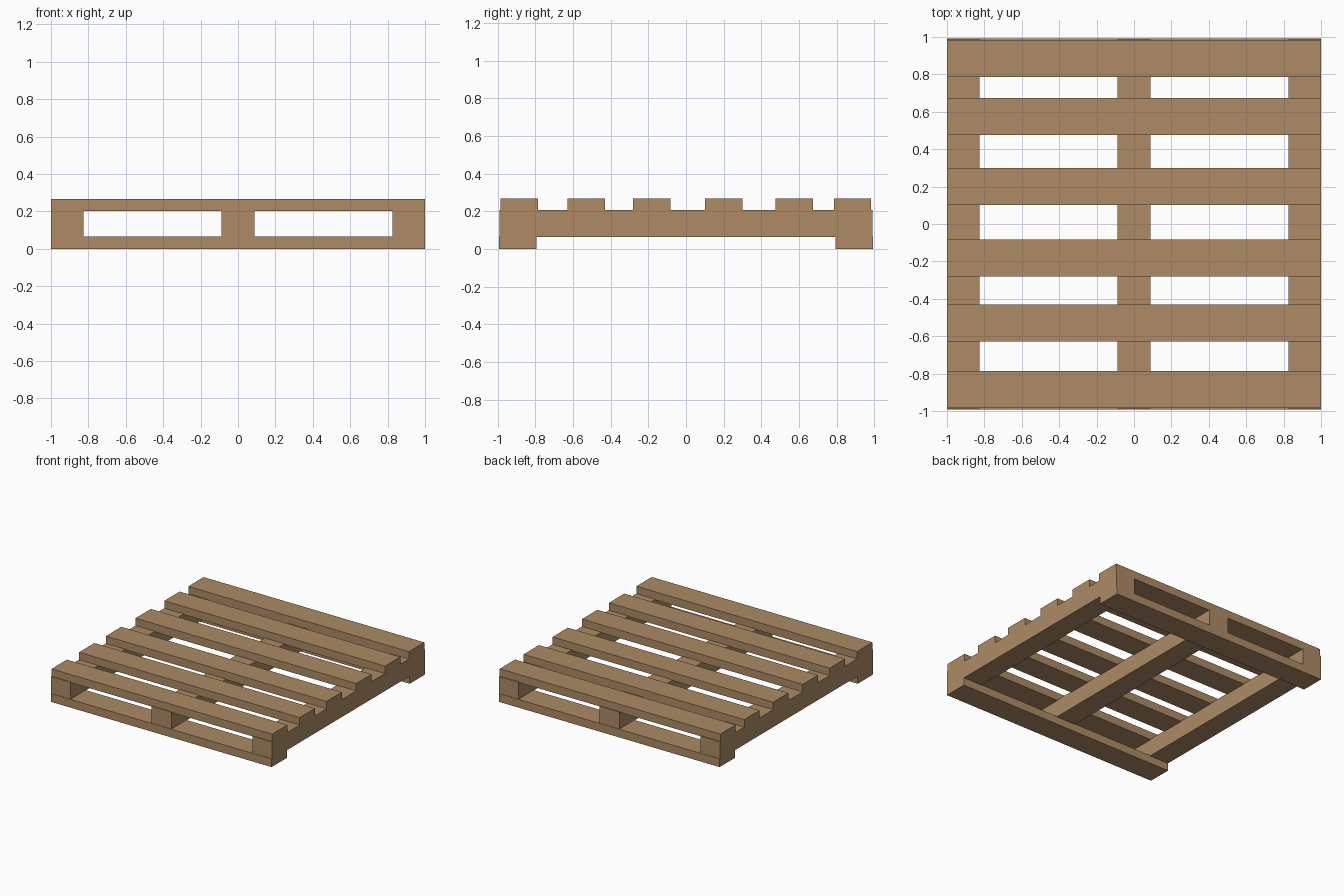
import bpy

if "Cube" in bpy.data.objects:
    bpy.data.objects.remove(bpy.data.objects["Cube"])

wood = bpy.data.materials.new("pallet wood")
wood.diffuse_color = (0.418, 0.258, 0.130, 1)
wood.use_nodes = True
wood.node_tree.nodes["Principled BSDF"].inputs["Base Color"].default_value = wood.diffuse_color


def box(name, x, y, z):
    """Axis-aligned box given (min, max) on each axis."""
    bpy.ops.mesh.primitive_cube_add(size=1)
    ob = bpy.context.object
    ob.name = name
    ob.location = [(a + b) / 2 for a, b in (x, y, z)]
    ob.scale = [b - a for a, b in (x, y, z)]
    bpy.ops.object.transform_apply(location=False, rotation=False, scale=True)
    ob.data.materials.append(wood)
    return ob


# top deck boards, unevenly spaced
for i, y in enumerate((-0.886, -0.530, -0.182, 0.201, 0.574, 0.884)):
    box(f"top_board_{i + 1}", (-1, 1), (y - 0.099, y + 0.099), (0.201, 0.267))

# three stringers running front to back
for name, x in (("left", (-1, -0.825)), ("middle", (-0.089, 0.089)), ("right", (0.825, 1))):
    box(f"{name}_stringer", x, (-0.99, 0.99), (0.063, 0.206))

# bottom boards at the front and back edges
for name, y in (("front", (-0.993, -0.795)), ("back", (0.795, 0.993))):
    box(f"{name}_bottom_board", (-1, 1), y, (0, 0.067))
